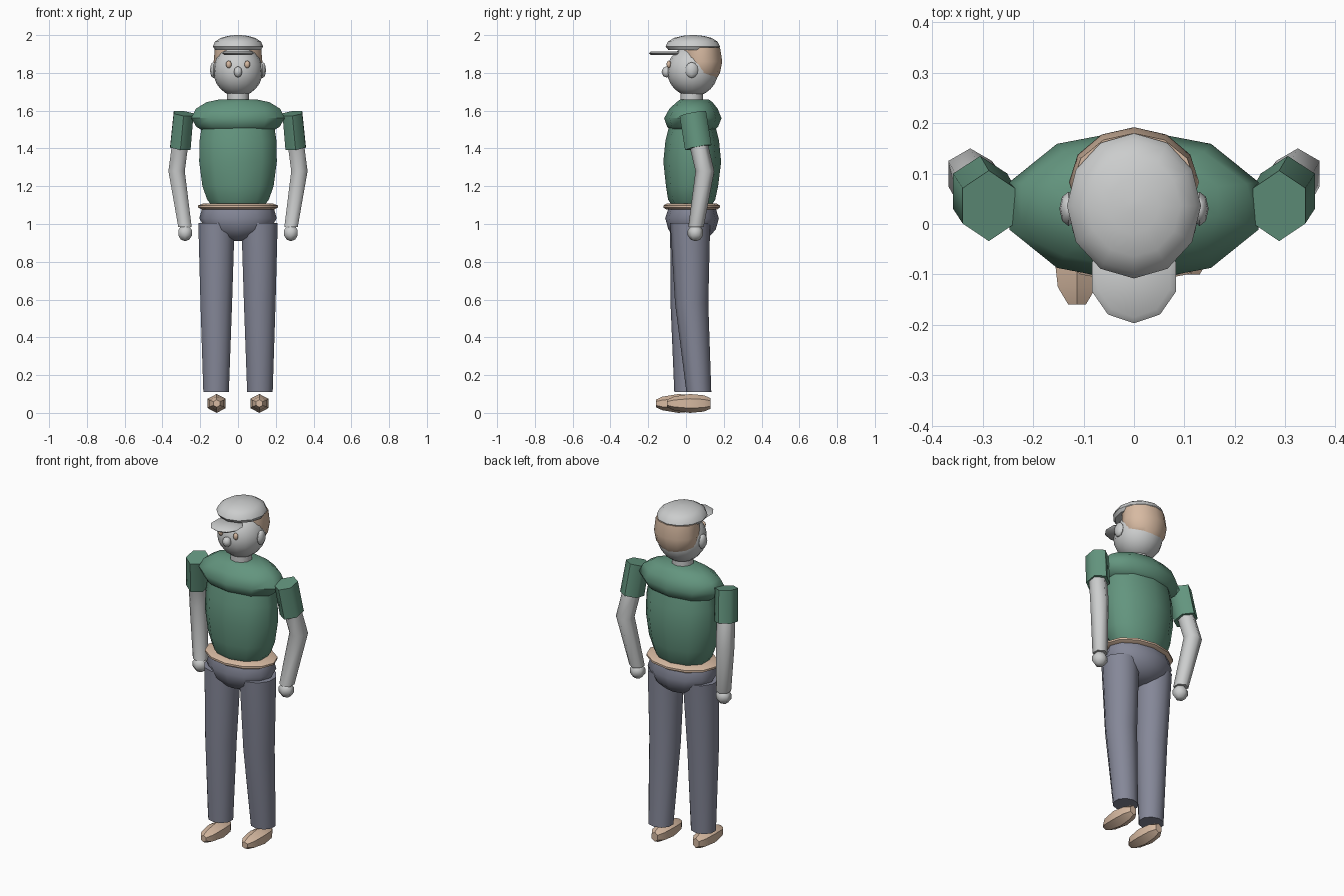
import bpy, bmesh, math
from mathutils import Vector


def material(name, rgb):
    m = bpy.data.materials.new(name)
    m.diffuse_color = (*rgb, 1)
    return m


GREY = material("light grey", (0.60, 0.61, 0.61))
GREEN = material("shirt green", (0.125, 0.30, 0.21))
SLATE = material("trouser slate", (0.235, 0.245, 0.315))
TAN = material("tan", (0.68, 0.49, 0.36))


def finish(name, bm, mat, angle):
    bmesh.ops.recalc_face_normals(bm, faces=bm.faces)
    me = bpy.data.meshes.new(name)
    bm.to_mesh(me)
    bm.free()
    me.materials.append(mat)
    ob = bpy.data.objects.new(name, me)
    bpy.context.collection.objects.link(ob)
    bpy.ops.object.select_all(action='DESELECT')
    ob.select_set(True)
    bpy.context.view_layer.objects.active = ob
    bpy.ops.object.shade_smooth_by_angle(angle=math.radians(angle))
    return ob


def loft(name, rings, mat, n=10, slope=(0, 0), angle=50):
    """Skin elliptical rings (x, y, z, rx, ry), optionally sheared in z."""
    bm = bmesh.new()
    loops = []
    for x, y, z, rx, ry in rings:
        loop = []
        for i in range(n):
            a = math.pi / 2 + 2 * math.pi * i / n
            dx, dy = rx * math.cos(a), ry * math.sin(a)
            loop.append(bm.verts.new((x + dx, y + dy, z + dx * slope[0] + dy * slope[1])))
        loops.append(loop)
    for lo, hi in zip(loops, loops[1:]):
        for i in range(n):
            j = (i + 1) % n
            bm.faces.new((lo[i], lo[j], hi[j], hi[i]))
    bm.faces.new(loops[0])
    bm.faces.new(loops[-1])
    return finish(name, bm, mat, angle)


def ball(name, centre, radii, mat, u=10, v=8, angle=60):
    bm = bmesh.new()
    bmesh.ops.create_uvsphere(bm, u_segments=u, v_segments=v, radius=1)
    for vert in bm.verts:
        vert.co = Vector(c + r * p for c, r, p in zip(centre, radii, vert.co))
    return finish(name, bm, mat, angle)


# Head, neck and hair
ball("head", (0, 0.035, 1.81), (0.131, 0.135, 0.135), GREY, 16, 12)
loft("neck", [(0, 0.03, 1.62, 0.06, 0.06), (0, 0.03, 1.71, 0.06, 0.06)], GREY)
loft("hair", [(0, 0.085, 1.765, 0.08, 0.075), (0, 0.085, 1.80, 0.118, 0.095),
              (0, 0.083, 1.86, 0.129, 0.109), (0, 0.08, 1.935, 0.122, 0.10)], TAN, 12)
ball("nose", (0, -0.103, 1.805), (0.026, 0.026, 0.03), GREY, 6, 4)

# Flat cap with brim
loft("cap_crown", [(0, 0.036, 1.922, 0.122, 0.13), (0, 0.036, 1.94, 0.133, 0.144),
                   (0, 0.036, 1.965, 0.122, 0.132), (0, 0.036, 1.985, 0.092, 0.10),
                   (0, 0.036, 1.996, 0.05, 0.055), (0, 0.036, 2.0, 0.01, 0.01)], GREY, 12)
loft("cap_brim", [(0, -0.105, 1.894, 0.075, 0.08), (0, -0.105, 1.904, 0.088, 0.092),
                  (0, -0.105, 1.914, 0.075, 0.08)], GREY, 10)

# Shirt: rounded shoulder yoke above a barrel body
loft("shoulders", [(0, 0.035, 1.49, 0.19, 0.11), (0, 0.035, 1.515, 0.232, 0.135),
                   (0, 0.036, 1.56, 0.26, 0.152), (0, 0.04, 1.61, 0.235, 0.128),
                   (0, 0.045, 1.645, 0.175, 0.095), (0, 0.045, 1.66, 0.10, 0.075)], GREEN)
loft("shirt_body", [(0, 0.03, 1.09, 0.14, 0.10), (0, 0.03, 1.13, 0.172, 0.125),
                    (0, 0.032, 1.20, 0.198, 0.138), (0, 0.033, 1.33, 0.216, 0.153),
                    (0, 0.033, 1.44, 0.214, 0.142), (0, 0.033, 1.53, 0.20, 0.12)], GREEN)

# Belt and hips
loft("belt", [(0, 0.03, 1.077, 0.19, 0.135), (0, 0.03, 1.087, 0.212, 0.15),
              (0, 0.03, 1.098, 0.212, 0.15), (0, 0.03, 1.108, 0.185, 0.132)], TAN, 12)
loft("hips", [(0, 0.03, 0.91, 0.045, 0.04), (0, 0.03, 0.93, 0.105, 0.09),
              (0, 0.032, 0.97, 0.17, 0.125), (0, 0.032, 1.03, 0.205, 0.142),
              (0, 0.032, 1.083, 0.19, 0.125)], SLATE, 12)

for side, s in (("left", -1), ("right", 1)):
    # Face details
    ball(side + "_ear", (s * 0.13, 0.03, 1.815), (0.018, 0.034, 0.042), GREY, 8, 6)
    ball(side + "_eye", (s * 0.049, -0.091, 1.845), (0.015, 0.012, 0.02), TAN, 8, 6)

    # Sleeve, bent arm and hand
    loft(side + "_sleeve", [(s * 0.305, 0.065, 1.405, 0.062, 0.07),
                            (s * 0.288, 0.036, 1.585, 0.06, 0.07)],
         GREEN, 6, (s * 0.11, 0.19), 65)
    loft(side + "_arm", [(s * 0.281, 0.053, 0.985, 0.041, 0.041),
                         (s * 0.325, 0.10, 1.28, 0.05, 0.05),
                         (s * 0.304, 0.062, 1.44, 0.05, 0.05)], GREY, 6, angle=65)
    ball(side + "_hand", (s * 0.28, 0.05, 0.953), (0.044, 0.043, 0.044), GREY, 6, 5)

    # Leg and shoe, one stride ahead of the other
    back = 0.068 if s > 0 else 0.004
    knee = 0.03 if s > 0 else 0.006
    loft(side + "_leg", [(s * 0.116, back, 0.11, 0.071, 0.066),
                         (s * 0.115, knee, 0.58, 0.088, 0.088),
                         (s * 0.114, 0.022, 1.005, 0.101, 0.106)], SLATE, 10)
    toe = -0.10 if s > 0 else -0.16
    shoe = loft(side + "_shoe", [(0, 0, 0, 0.02, 0.02), (0, 0, 0.035, 0.044, 0.036),
                                 (0, 0, 0.12, 0.055, 0.05), (0, 0, 0.195, 0.046, 0.043),
                                 (0, 0, 0.23, 0.022, 0.028)], TAN, 6, angle=40)
    # Lay the shoe along y, heel behind and toe in front
    for v in shoe.data.vertices:
        x, y, z = v.co
        v.co = (s * 0.113 + x, toe + z, 0.052 + y)
    shoe.data.flip_normals()
    for v in shoe.data.vertices:
        v.co.z = max(v.co.z, 0.0)

# Set the sole on the ground
low = min(v.co.z for o in bpy.data.objects if o.name.endswith("shoe") for v in o.data.vertices)
for o in bpy.data.objects:
    if o.name.endswith("shoe"):
        for v in o.data.vertices:
            v.co.z -= low
